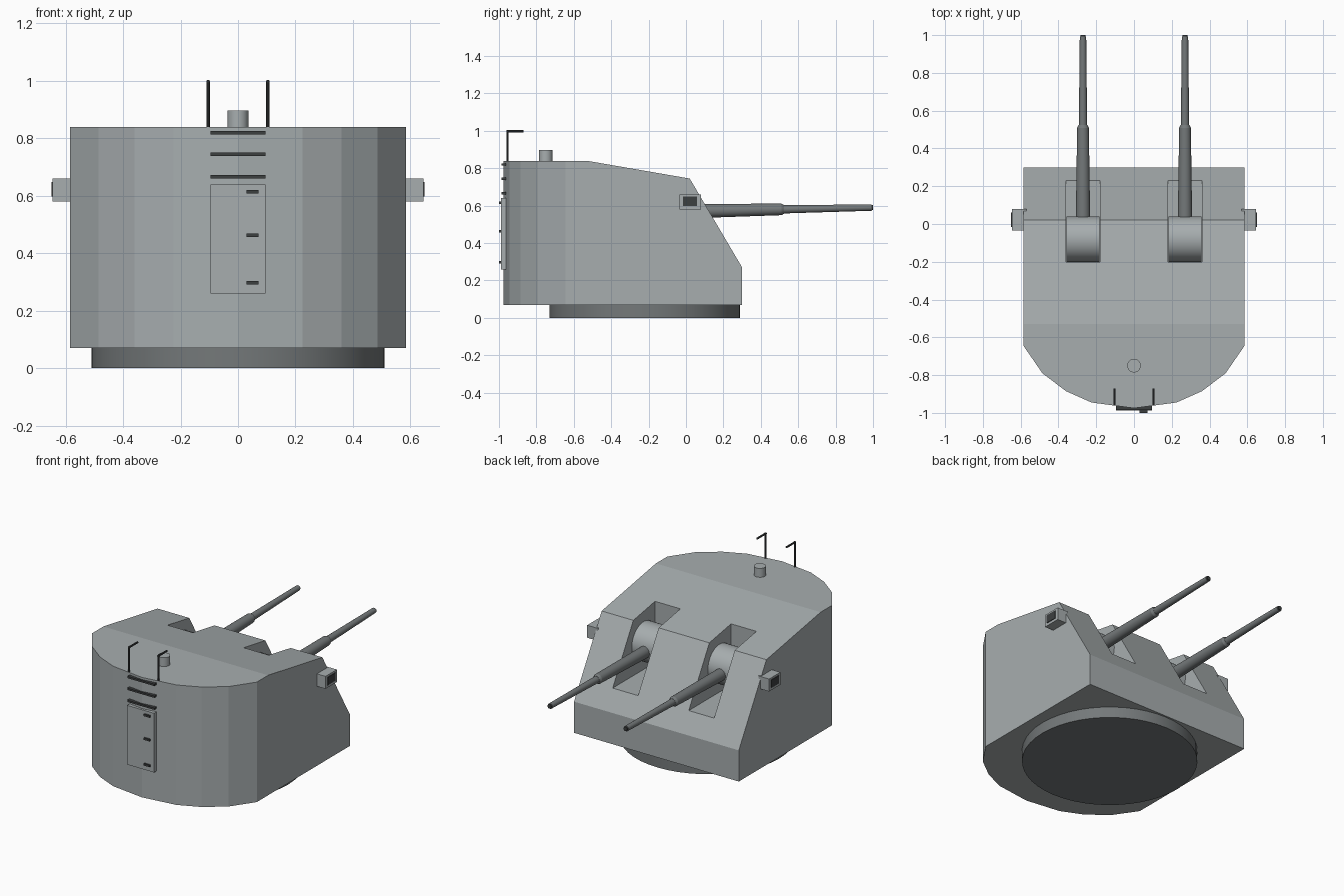
import bpy, bmesh, math
from mathutils import Vector

if "Cube" in bpy.data.objects:
    bpy.data.objects.remove(bpy.data.objects["Cube"])


def material(name, v):
    m = bpy.data.materials.new(name)
    m.diffuse_color = (v * 0.92, v, v * 1.02, 1)
    m.use_nodes = True
    m.node_tree.nodes["Principled BSDF"].inputs["Base Color"].default_value = m.diffuse_color
    return m


GREY = material("hull_grey", 0.42)
STEEL = material("gun_steel", 0.19)
DARK = material("dark_metal", 0.05)


def finish(name, bm, mat, smooth=False):
    bmesh.ops.recalc_face_normals(bm, faces=bm.faces)
    me = bpy.data.meshes.new(name)
    bm.to_mesh(me)
    bm.free()
    ob = bpy.data.objects.new(name, me)
    bpy.context.collection.objects.link(ob)
    me.materials.append(mat)
    if smooth:
        bpy.ops.object.select_all(action='DESELECT')
        ob.select_set(True)
        bpy.context.view_layer.objects.active = ob
        bpy.ops.object.shade_smooth_by_angle(angle=math.radians(35))
    return ob


def box(name, lo, hi, mat=GREY):
    bm = bmesh.new()
    bmesh.ops.create_cube(bm, size=1)
    for v in bm.verts:
        v.co = Vector([lo[i] if v.co[i] < 0 else hi[i] for i in range(3)])
    return finish(name, bm, mat)


def tube(name, a, b, r1, r2=None, mat=GREY, n=24):
    a, b = Vector(a), Vector(b)
    bm = bmesh.new()
    bmesh.ops.create_cone(bm, cap_ends=True, segments=n, radius1=r1,
                          radius2=r1 if r2 is None else r2, depth=(b - a).length)
    rot = Vector((0, 0, 1)).rotation_difference(b - a)
    for v in bm.verts:
        v.co = rot @ v.co + (a + b) / 2
    return finish(name, bm, mat, True)


# Turret house: rounded plan extruded up, then sloped roof and face sliced off
half = [(0.585, 0.30), (0.585, -0.645), (0.485, -0.79), (0.36, -0.885), (0.225, -0.945)]
plan = half + [(0, -0.975)] + [(-x, y) for x, y in reversed(half)]
bm = bmesh.new()
face = bm.faces.new([bm.verts.new((x, y, 0.07)) for x, y in plan])
top = bmesh.ops.extrude_face_region(bm, geom=[face])["geom"]
for v in top:
    if isinstance(v, bmesh.types.BMVert):
        v.co.z = 0.84
if not any(f.normal.z and all(v.co.z < 0.1 for v in f.verts) for f in bm.faces):
    bmesh.ops.holes_fill(bm, edges=[e for e in bm.edges if e.is_boundary])
for co, no in (((0, -0.53, 0.84), (0, 0.095, 0.55)), ((0, 0.30, 0.27), (0, 0.475, 0.28))):
    bmesh.ops.bisect_plane(bm, geom=bm.verts[:] + bm.edges[:] + bm.faces[:],
                           plane_co=co, plane_no=no, clear_outer=True)
    bmesh.ops.holes_fill(bm, edges=[e for e in bm.edges if e.is_boundary])
house = finish("turret_house", bm, GREY)

# Gun slots cut through roof and sloped face
for s in (-1, 1):
    cx = s * 0.27
    cutter = box("slot_cutter", (cx - 0.09, -0.2, 0.39), (cx + 0.09, 0.6, 1.2))
    cutter.hide_render = True
    mod = house.modifiers.new("slot", 'BOOLEAN')
    mod.operation = 'DIFFERENCE'
    mod.solver = 'EXACT'
    mod.object = cutter
    bpy.context.view_layer.objects.active = house
    bpy.ops.object.modifier_apply(modifier=mod.name)
    bpy.data.objects.remove(cutter, do_unlink=True)

# Base ring
tube("base_ring", (0, -0.22, 0), (0, -0.22, 0.08), 0.51, mat=STEEL, n=48)

# Mirrored parts
for s, side in ((-1, "left"), (1, "right")):
    cx = s * 0.27

    def on_axis(y):
        return (cx, y, 0.57 + 0.02 * y)

    # Gun mantlet drum and stepped barrel
    tube(f"{side}_gun_drum", (cx - 0.087, -0.08, 0.58), (cx + 0.087, -0.08, 0.58), 0.12, n=32)
    tube(f"{side}_barrel_sleeve", on_axis(-0.05), on_axis(0.51), 0.039, 0.031, STEEL)
    tube(f"{side}_barrel_step", on_axis(0.51), on_axis(0.525), 0.031, 0.023, STEEL)
    tube(f"{side}_barrel", on_axis(0.52), on_axis(0.993), 0.022, 0.017, STEEL)
    tube(f"{side}_muzzle_bore", on_axis(0.98), on_axis(1.0), 0.013, mat=DARK)

    # Sight box with dark window
    x0, x1 = sorted((s * 0.57, s * 0.646))
    box(f"{side}_sight_box", (x0, -0.035, 0.58), (x1, 0.08, 0.66))
    x0, x1 = sorted((s * 0.63, s * 0.65))
    box(f"{side}_sight_window", (x0, -0.017, 0.597), (x1, 0.06, 0.648), DARK)

    # Roof grab rail: upright and forward arm
    hx = s * 0.104
    tube(f"{side}_rail_post", (hx, -0.955, 0.82), (hx, -0.955, 1.002), 0.006, mat=DARK, n=10)
    tube(f"{side}_rail_arm", (hx, -0.96, 0.998), (hx, -0.87, 0.998), 0.006, mat=DARK, n=10)

# Roof vent
tube("roof_vent", (0, -0.75, 0.83), (0, -0.75, 0.897), 0.036)

# Door, hinges and ladder rungs on the rounded wall
box("door", (-0.096, -0.988, 0.26), (0.096, -0.955, 0.64))
for i, z in enumerate((0.298, 0.463, 0.615)):
    box(f"door_hinge_{i}", (0.03, -1.0, z - 0.006), (0.072, -0.98, z + 0.006), DARK)
for i, z in enumerate((0.667, 0.744, 0.82)):
    box(f"ladder_rung_{i}", (-0.096, -0.986, z - 0.006), (0.096, -0.96, z + 0.006), DARK)
